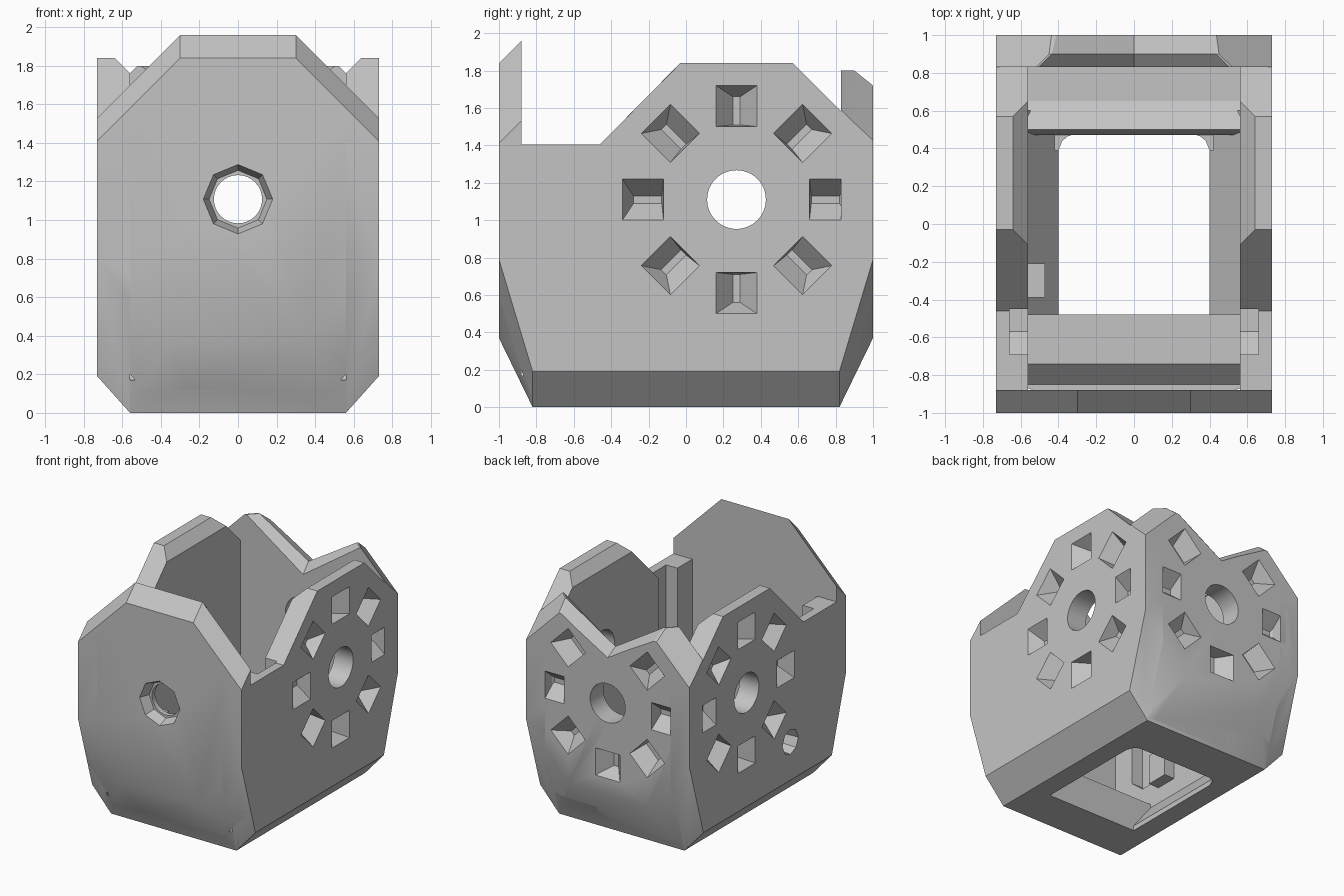
import bpy, bmesh, math
from mathutils import Vector

if "Cube" in bpy.data.objects:
    bpy.data.objects.remove(bpy.data.objects["Cube"])

grey = bpy.data.materials.new("matte grey")
grey.use_nodes = True
grey.diffuse_color = (0.55, 0.55, 0.55, 1)
grey.node_tree.nodes["Principled BSDF"].inputs["Base Color"].default_value = (0.55, 0.55, 0.55, 1)


def finish_mesh(name, bm):
    bmesh.ops.recalc_face_normals(bm, faces=bm.faces)
    mesh = bpy.data.meshes.new(name)
    bm.to_mesh(mesh)
    bm.free()
    mesh.materials.append(grey)
    ob = bpy.data.objects.new(name, mesh)
    bpy.context.collection.objects.link(ob)
    return ob


def solid(name, *lofts):
    """One object from closed lofts, each a list of matching rings."""
    bm = bmesh.new()
    for rings in lofts:
        rows = [[bm.verts.new(p) for p in ring] for ring in rings]
        n = len(rows[0])
        for a, b in zip(rows, rows[1:]):
            for i in range(n):
                j = (i + 1) % n
                bm.faces.new((a[i], a[j], b[j], b[i]))
        bm.faces.new(rows[0])
        bm.faces.new(rows[-1])
    return finish_mesh(name, bm)


def along_x(x, pts):
    return [(x, y, z) for y, z in pts]


def along_y(y, pts):
    return [(x, y, z) for x, z in pts]


def along_z(z, pts):
    return [(x, y, z) for x, y in pts]


def activate(ob):
    bpy.ops.object.select_all(action='DESELECT')
    ob.select_set(True)
    bpy.context.view_layer.objects.active = ob


def combine(ob, other, operation, keep=False):
    mod = ob.modifiers.new("cut", 'BOOLEAN')
    mod.operation = operation
    mod.solver = 'EXACT'
    mod.object = other
    activate(ob)
    bpy.ops.object.modifier_apply(modifier=mod.name)
    if not keep:
        bpy.data.objects.remove(other)


def round_hole(c, u, v, n, sides, steps):
    """Round cutter; steps are (offset along n, radius)."""
    rings = []
    for off, r in steps:
        ring = []
        for i in range(sides):
            a = math.tau * i / sides
            ring.append(c + n * off + (u * math.cos(a) + v * math.sin(a)) * r)
        rings.append(ring)
    return rings


def socket_circle(c, u, v, n, skip_top=False):
    """Ring of tapered sockets around a central through hole."""
    lofts = [round_hole(c, u, v, n, 48, [(0.1, 0.157), (-0.3, 0.157)])]
    for k in range(8):
        if skip_top and k == 2:
            continue
        a = math.tau * k / 8
        r = u * math.cos(a) + v * math.sin(a)
        t = v * math.cos(a) - u * math.sin(a)
        rings = []
        for off, half, lo, hi in ((0.03, .11, .39, .61), (0, .11, .39, .61), (-.11, .02, .4, .55)):
            rings.append([c + n * off + t * s * half + r * d
                          for s, d in ((-1, lo), (1, lo), (1, hi), (-1, hi))])
        lofts.append(rings)
    return lofts


# Outer envelope with chamfered base and cut corners, used to trim the parts
bm = bmesh.new()
for sx in (-1, 1):
    for sy in (-1, 1):
        for x, y, z in ((.56, .82, 0), (.73, .82, .19), (.73, 1, .79), (.35, 1, .37), (.73, 1, 2.2)):
            bm.verts.new((sx * x, sy * y, z))
bmesh.ops.convex_hull(bm, input=bm.verts)
envelope = finish_mesh("envelope", bm)
bmesh_parts = []
X, Y, Z = Vector((1, 0, 0)), Vector((0, 1, 0)), Vector((0, 0, 1))


# Side walls with stepped tops, sockets and inner grooves
def side_profile(top, drop):
    return [(-1.1, -.1), (-1.1, 1.405), (-.46, 1.405), (-.03 - drop, top),
            (.57 + drop, top), (1.1, 1.31), (1.1, -.1)]


for s, name in ((1, "left_wall"), (-1, "right_wall")):
    wall = solid(name, [along_x(s * .8, side_profile(1.84, 0)),
                        along_x(s * .64, side_profile(1.84, 0)),
                        along_x(s * .56, side_profile(1.76, .08))])
    combine(wall, envelope, 'INTERSECT', keep=True)
    combine(wall, solid("cutter", *socket_circle(Vector((s * .73, .27, 1.11)), Y, Z, X * s)), 'DIFFERENCE')
    groove = [(-.69, 1.5), (-.69, .55), (-.57, .45), (-.45, .45), (-.45, 1.5)]
    combine(wall, solid("cutter", [along_x(s * .5, groove), along_x(s * .66, groove)]), 'DIFFERENCE')
    if s < 0:
        port = round_hole(Vector((-.73, -.29, .5)), Y, Z, -X, 8, [(.1, .11), (-.13, .09)])
        combine(wall, solid("cutter", port), 'DIFFERENCE')
    bmesh_parts.append(wall)


# Front panel with sloped top rim and faceted hole
def front_outline(d):
    return [(-.83, -.1), (.83, -.1), (.83, 1.31 + d), (.3, 1.84 + d), (-.3, 1.84 + d), (-.83, 1.31 + d)]


front = solid("front_panel", [along_y(-1.05, front_outline(-.05)), along_y(-.88, front_outline(.12))])
combine(front, envelope, 'INTERSECT', keep=True)
hole = round_hole(Vector((0, -1, 1.108)), X, Z, -Y, 8, [(.03, .18), (0, .18), (-.08, .15)])
combine(front, solid("cutter", hole), 'DIFFERENCE')
bore = round_hole(Vector((0, -1, 1.108)), X, Z, -Y, 32, [(.03, .125), (-.2, .125)])
combine(front, solid("cutter", bore), 'DIFFERENCE')
bmesh_parts.append(front)


# Back panel with two shoulders and a central valley
def back_outline(shoulder, peak, top, valley):
    half = [(.83, shoulder), (shoulder + .83 - top, top), (peak, top)]
    return ([(-.83, -.1), (.83, -.1)] + half + [(0, valley)]
            + [(-x, z) for x, z in reversed(half)])


back = solid("back_panel", [along_y(1.05, back_outline(1.28, .4, 1.68, 1.45)),
                            along_y(.9, back_outline(1.42, .435, 1.8, 1.53)),
                            along_y(.83, back_outline(1.49, .505, 1.8, 1.45))])
combine(back, envelope, 'INTERSECT', keep=True)
combine(back, solid("cutter", *socket_circle(Vector((0, 1, 1.11)), X, Z, Y, True)), 'DIFFERENCE')
bmesh_parts.append(back)

# Floor frame around the bottom opening
front_sill = [(-.95, -.1), (-.48, -.1), (-.48, .28), (-.74, .28), (-.85, .17), (-.95, .17)]
back_sill = [(.95, -.1), (.47, -.1), (.47, .2), (.5, .3), (.65, .2), (.95, .2)]
for name, profile in (("front_sill", front_sill), ("back_sill", back_sill)):
    sill = solid(name, [along_x(-.6, profile), along_x(.6, profile)])
    combine(sill, envelope, 'INTERSECT', keep=True)
    bmesh_parts.append(sill)
for s, name in ((1, "left"), (-1, "right")):
    ramp = [(s * x, z) for x, z in ((.4, -.1), (.4, .04), (.56, .25), (.66, .25), (.66, -.1))]
    rail = solid(name + "_floor_ramp", [along_y(-.6, ramp), along_y(.6, ramp)])
    combine(rail, envelope, 'INTERSECT', keep=True)
    corner = [(s * x, y) for x, y in ((.42, .39), (.4, .39), (.38, .44), (.35, .465), (.3, .48), (.42, .48))]
    fillet = solid(name + "_corner_fillet", [along_z(0, corner), along_z(.2, corner)])
    bmesh_parts += [rail, fillet]

# Small inner boss behind the side port
boss = [(-.39, .38), (-.21, .38), (-.21, .62), (-.39, .62)]
bmesh_parts.append(solid("port_boss", [along_x(-.58, boss), along_x(-.47, boss)]))

bpy.data.objects.remove(envelope)
for ob in bmesh_parts:
    activate(ob)
    bpy.ops.object.shade_smooth_by_angle(angle=math.radians(28))
